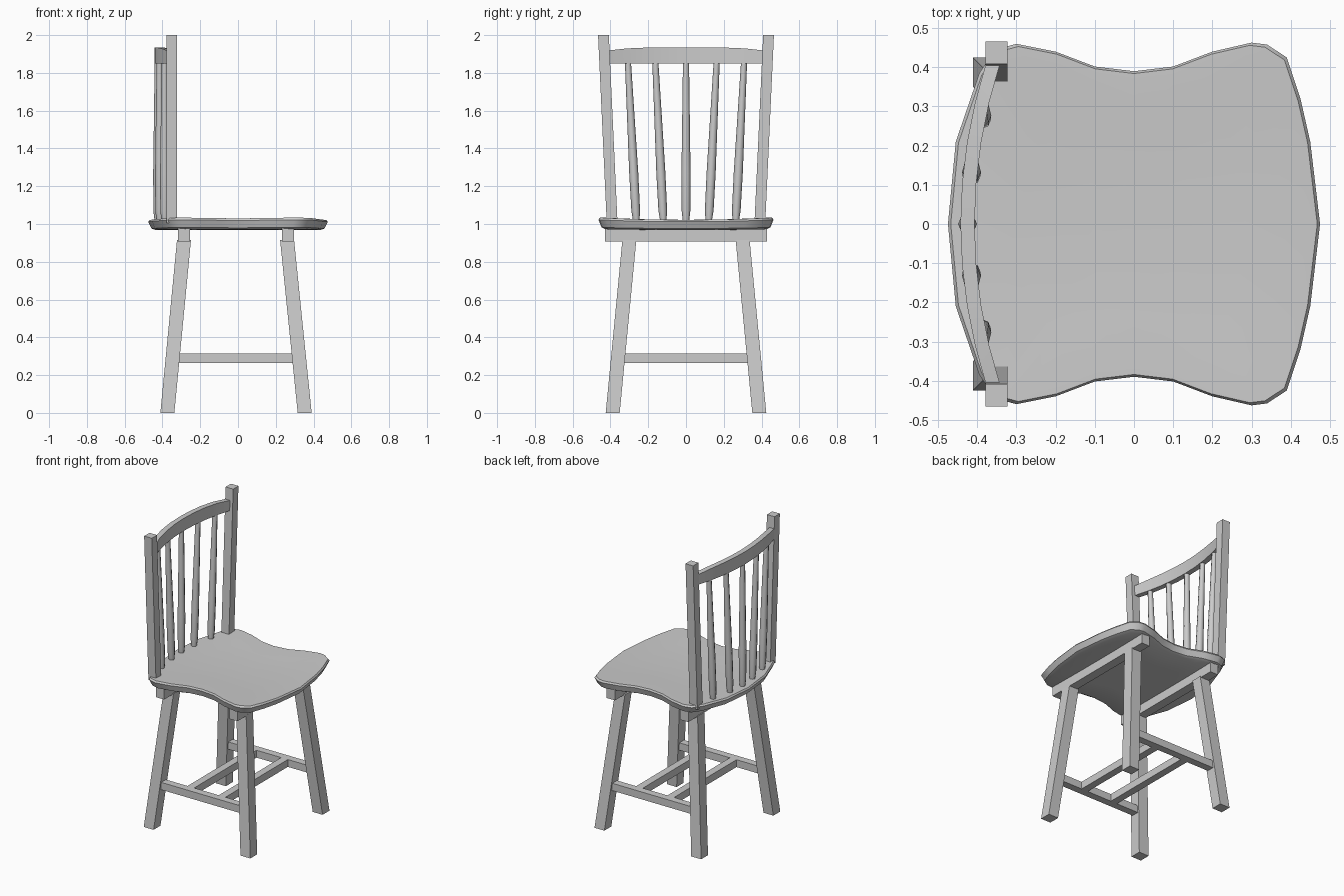
import bpy, bmesh, math
from mathutils import Vector

if "Cube" in bpy.data.objects:
    bpy.data.objects.remove(bpy.data.objects["Cube"])


def loft(name, rings, smooth=None):
    """Skin a list of equal-length rings and cap both ends."""
    bm = bmesh.new()
    rows = [[bm.verts.new(p) for p in ring] for ring in rings]
    n = len(rows[0])
    for a, b in zip(rows, rows[1:]):
        for i in range(n):
            j = (i + 1) % n
            bm.faces.new((a[i], a[j], b[j], b[i]))
    bm.faces.new(rows[0][::-1])
    bm.faces.new(rows[-1])
    bmesh.ops.recalc_face_normals(bm, faces=bm.faces)
    mesh = bpy.data.meshes.new(name)
    bm.to_mesh(mesh)
    bm.free()
    obj = bpy.data.objects.new(name, mesh)
    bpy.context.collection.objects.link(obj)
    if smooth:
        bpy.ops.object.select_all(action='DESELECT')
        obj.select_set(True)
        bpy.context.view_layer.objects.active = obj
        bpy.ops.object.shade_smooth_by_angle(angle=math.radians(smooth))
    return obj


def square(x, y, z, w):
    h = w / 2
    return [(x + a * h, y + b * h, z) for a, b in ((-1, -1), (1, -1), (1, 1), (-1, 1))]


def bar(name, lo, hi):
    (x0, y0, z0), (x1, y1, z1) = lo, hi
    return loft(name, [[(x0, y0, z), (x1, y0, z), (x1, y1, z), (x0, y1, z)] for z in (z0, z1)])


# Seat: waisted outline, flared edge and slightly dished top
half = [(-0.455, 0.21), (-0.395, 0.385), (-0.355, 0.445), (-0.3, 0.46), (-0.2, 0.44),
        (-0.1, 0.402), (0, 0.39), (0.1, 0.402), (0.2, 0.44), (0.3, 0.463),
        (0.34, 0.458), (0.39, 0.425), (0.425, 0.32), (0.45, 0.21)]
outline = [(-0.475, 0)] + half + [(0.475, 0)] + [(x, -y) for x, y in reversed(half)]


def seat_ring(scale, z, rise):
    return [(x * scale, y * scale, z + rise * (y * scale / 0.46) ** 2) for x, y in outline]


loft("seat", [seat_ring(0.5, 0.968, 0), seat_ring(0.92, 0.969, 0.004),
              seat_ring(0.965, 0.976, 0.006), seat_ring(1.0, 1.012, 0.01),
              seat_ring(0.985, 1.021, 0.013), seat_ring(0.93, 1.022, 0.013),
              seat_ring(0.6, 1.021, 0.012), seat_ring(0.25, 1.02, 0.01)], 40)

# Battens under the seat
for name, x in (("back_batten", -0.286), ("front_batten", 0.265)):
    bar(name, (x - 0.031, -0.428, 0.908), (x + 0.031, 0.428, 0.985))

for side, s in (("right", -1), ("left", 1)):
    # Splayed legs
    for name, top, foot in (("back_leg", -0.286, -0.374), ("front_leg", 0.26, 0.353)):
        loft(f"{name}_{side}", [square(foot, s * 0.388, 0, 0.074),
                                square(top, s * 0.300, 0.914, 0.074)])
    # Side stretchers
    bar(f"side_stretcher_{side}", (-0.335, s * 0.36 - 0.025, 0.265), (0.315, s * 0.36 + 0.025, 0.315))
    # Back posts leaning outward
    loft(f"back_post_{side}", [square(-0.351, s * 0.391, 1.005, 0.057),
                               square(-0.351, s * 0.437, 2.0, 0.057)])

# Cross stretchers
for name, x in (("rear", -0.12), ("fore", 0.115)):
    bar(f"cross_stretcher_{name}", (x - 0.025, -0.345, 0.265), (x + 0.025, 0.345, 0.315))


def back_x(y):
    return -0.425 + 0.065 * (y / 0.41) ** 2


# Curved top rail
rail = []
for i in range(-4, 5):
    y = i * 0.415 / 4
    x, top = back_x(y), 1.935 - 0.017 * (i / 4) ** 4
    rail.append([(x - 0.018, y, 1.85), (x + 0.018, y, 1.85), (x + 0.018, y, top), (x - 0.018, y, top)])
loft("top_rail", rail, 40)

# Five turned spindles, fanning outward
for k, (low, high) in enumerate(((-0.263, -0.308), (-0.12, -0.163), (0, 0), (0.12, 0.163), (0.263, 0.308))):
    a, b = Vector((back_x(high) , low, 1.01)), Vector((back_x(high), high, 1.87))
    rings = []
    for t, r in ((0, 0.016), (0.07, 0.023), (0.3, 0.024), (0.65, 0.020), (1, 0.016)):
        c = a.lerp(b, t)
        rings.append([(c.x + r * math.cos(q * math.pi / 4), c.y + r * math.sin(q * math.pi / 4), c.z)
                      for q in range(8)])
    loft(f"spindle_{k + 1}", rings, 50)
